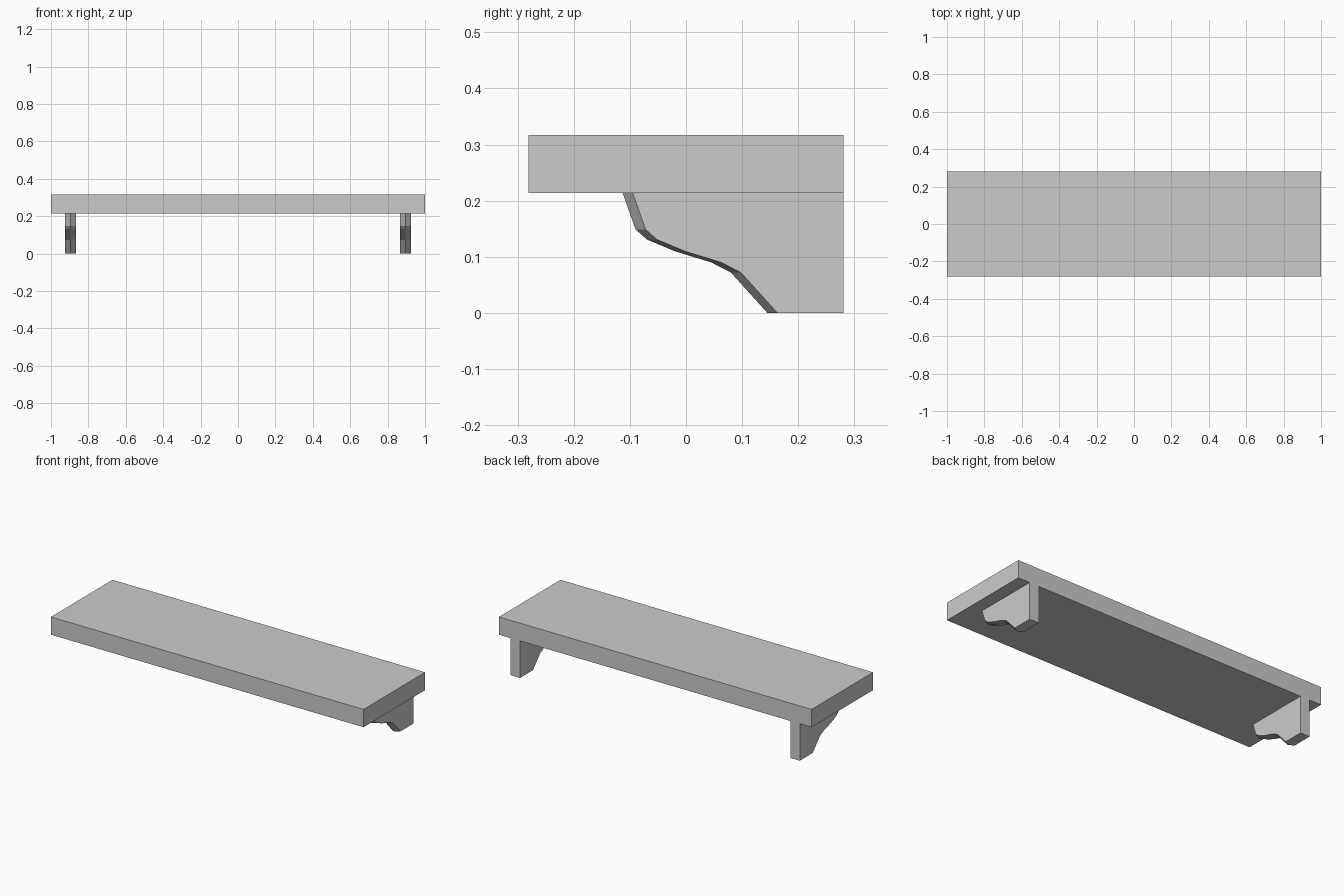
import bpy
import bmesh

if "Cube" in bpy.data.objects:
    bpy.data.objects.remove(bpy.data.objects["Cube"])

SHELF_BOTTOM, SHELF_TOP = 0.214, 0.317
DEPTH = 0.281
HALF_W = 0.03        # half thickness of a bracket
BRACKET_X = 0.895
POST_Y = 0.186       # front of the bracket's wall post
RIDGE = 0.018        # how far the centre ridge stands proud


def finish(name, bm):
    bmesh.ops.recalc_face_normals(bm, faces=bm.faces)
    mesh = bpy.data.meshes.new(name)
    bm.to_mesh(mesh)
    bm.free()
    obj = bpy.data.objects.new(name, mesh)
    bpy.context.collection.objects.link(obj)
    return obj


def box(name, lo, hi):
    bm = bmesh.new()
    bmesh.ops.create_cube(bm, size=1)
    for v in bm.verts:
        v.co = [(a + b) / 2 + c * (b - a) for a, b, c in zip(lo, hi, v.co)]
    return finish(name, bm)


# Curved front edge of the bracket along its centre ridge (y, z)
PROFILE = [(-0.113, SHELF_BOTTOM), (-0.09, 0.149), (-0.07, 0.131), (-0.02, 0.11),
           (0.045, 0.09), (0.08, 0.072), (0.145, 0)]


def scrolled_panel(name, cx):
    """Three copies of the profile, the middle one pushed forward as a ridge."""
    bm = bmesh.new()
    rings = []
    for dx, back in ((-HALF_W, RIDGE), (0, 0), (HALF_W, RIDGE)):
        pts = [(y + back, z) for y, z in PROFILE] + [(POST_Y, 0), (POST_Y, SHELF_BOTTOM)]
        rings.append([bm.verts.new((cx + dx, y, z)) for y, z in pts])
    n = len(rings[0])
    for a, b in zip(rings, rings[1:]):
        for i in range(n):
            j = (i + 1) % n
            bm.faces.new((a[i], a[j], b[j], b[i]))
    bm.faces.new(rings[0])
    bm.faces.new(rings[-1])
    return finish(name, bm)


# Shelf board
box("shelf_board", (-1, -DEPTH, SHELF_BOTTOM), (1, DEPTH, SHELF_TOP))

# Pair of brackets: wall post plus ridged scroll panel
for side, sx in (("left", -1), ("right", 1)):
    cx = sx * BRACKET_X
    box(f"{side}_bracket_post", (cx - HALF_W, POST_Y, 0), (cx + HALF_W, DEPTH, SHELF_BOTTOM))
    scrolled_panel(f"{side}_bracket_scroll", cx)
